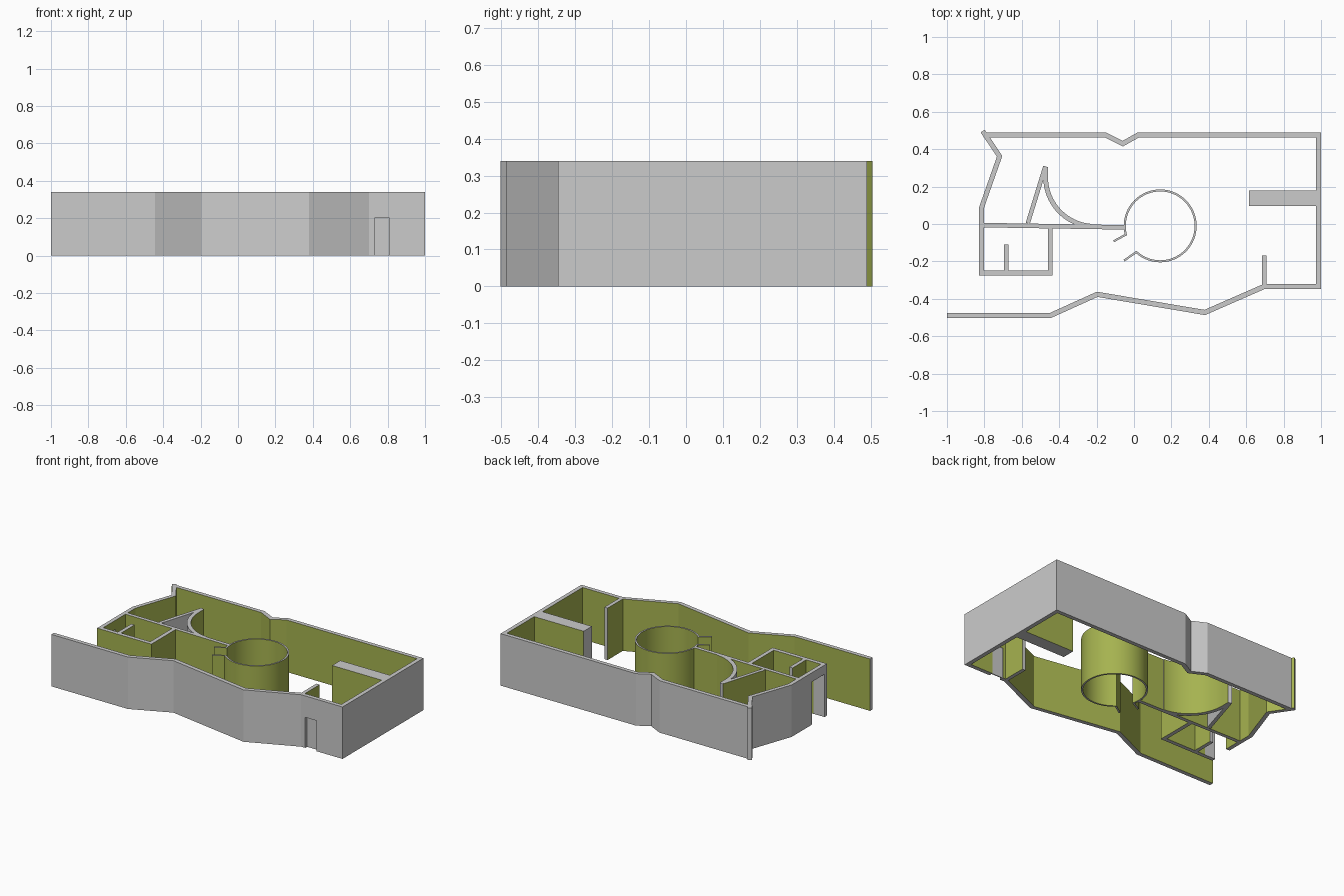
import bpy, bmesh, math
from mathutils import Vector

if "Cube" in bpy.data.objects:
    bpy.data.objects.remove(bpy.data.objects["Cube"])

H = 0.34
olive = bpy.data.materials.new("olive_paint")
olive.diffuse_color = (0.38, 0.45, 0.08, 1)
olive.use_nodes = True
olive.node_tree.nodes["Principled BSDF"].inputs["Base Color"].default_value = olive.diffuse_color
grey = bpy.data.materials.new("plain_grey")
grey.diffuse_color = (0.6, 0.6, 0.6, 1)
grey.use_nodes = True
grey.node_tree.nodes["Principled BSDF"].inputs["Base Color"].default_value = grey.diffuse_color


def wall(name, pts, t, right=(), left=True, z1=H):
    """Mitred wall: pts is the right-hand edge, thickness t goes left.
    right lists the segments painted on the right side."""
    pts = [Vector(p) for p in pts]
    n = len(pts)
    dirs = [(pts[i + 1] - pts[i]).normalized() for i in range(n - 1)]
    norms = [Vector((-d.y, d.x)) for d in dirs]
    bm = bmesh.new()
    rings = []
    for i, p in enumerate(pts):
        a, b = norms[max(i - 1, 0)], norms[min(i, n - 2)]
        q = p + (a + b) * (t / (1 + a.dot(b)))
        rings.append([bm.verts.new((v.x, v.y, z))
                      for v, z in ((p, 0), (p, z1), (q, z1), (q, 0))])
    for i in range(n - 1):
        r, s = rings[i], rings[i + 1]
        for k in range(4):
            m = (k + 1) % 4
            f = bm.faces.new((r[k], s[k], s[m], r[m]))
            f.material_index = int((k == 0 and i in right) or (k == 2 and left))
    bm.faces.new(rings[0])
    bm.faces.new(rings[-1][::-1])
    bmesh.ops.recalc_face_normals(bm, faces=bm.faces)
    me = bpy.data.meshes.new(name)
    bm.to_mesh(me)
    bm.free()
    me.materials.append(grey)
    me.materials.append(olive)
    ob = bpy.data.objects.new(name, me)
    bpy.context.collection.objects.link(ob)
    return ob


def arc(cx, cy, r, a0, a1, n):
    return [(cx + r * math.cos(math.radians(a0 + (a1 - a0) * i / n)),
             cy + r * math.sin(math.radians(a0 + (a1 - a0) * i / n)))
            for i in range(n + 1)]


def activate(ob):
    bpy.ops.object.select_all(action='DESELECT')
    ob.select_set(True)
    bpy.context.view_layer.objects.active = ob


def cut_opening(ob, lo, hi):
    bpy.ops.mesh.primitive_cube_add(
        size=1, location=[(a + b) / 2 for a, b in zip(lo, hi)])
    cutter = bpy.context.object
    cutter.scale = [b - a for a, b in zip(lo, hi)]
    cutter.hide_render = True
    mod = ob.modifiers.new("opening", 'BOOLEAN')
    mod.operation = 'DIFFERENCE'
    mod.solver = 'EXACT'
    mod.object = cutter
    activate(ob)
    bpy.ops.object.modifier_apply(modifier=mod.name)
    bpy.data.objects.remove(cutter)


# Outer perimeter with kinked front, right end and notched back
outer = wall("outer_wall", [
    (-1, -0.503), (-0.445, -0.503), (-0.195, -0.39), (0.38, -0.487),
    (0.70, -0.347), (1, -0.347), (1, 0.49), (0.02, 0.49), (-0.06, 0.445),
    (-0.15, 0.49), (-0.805, 0.49)], 0.027)
cut_opening(outer, (0.73, -0.4, -0.1), (0.81, -0.28, 0.2))
wall("front_door", [(0.73, -0.328), (0.81, -0.328)], 0.006, left=False, z1=0.2)

# Left wall continuing round the small room, with a doorway
side = wall("left_room_wall", [
    (-0.82, 0.49), (-0.733, 0.36), (-0.828, 0.09), (-0.828, -0.275),
    (-0.435, -0.275), (-0.435, -0.015)], 0.026, right=(3, 4))
cut_opening(side, (-0.9, -0.25, -0.1), (-0.75, -0.12, 0.28))

# Straight inner partitions
wall("middle_partition", [(-0.805, -0.018), (-0.05, -0.03)], 0.024, right=(0,))
wall("room_stub", [(-0.672, -0.255), (-0.672, -0.11)], 0.024, right=(0,))
wall("front_stub", [(0.709, -0.33), (0.709, -0.168)], 0.024, right=(0,))
wall("thick_partition", [(0.615, 0.095), (0.985, 0.095)], 0.085, right=(0,))
wall("diagonal_partition", [(-0.557, 0), (-0.463, 0.305)], 0.023)

# Curved partition
curve = wall("curved_partition",
             [(-0.485, 0.305)] + arc(-0.21, 0.25, 0.275, 180, 266, 20), 0.025)

# Round room with two flared door jambs
jambs = [(-0.05, -0.2)] + arc(0.14, -0.01, 0.195, 229, 553, 56) + [(-0.112, -0.088)]
drum = wall("round_room", jambs, 0.011, right=range(len(jambs)))

for ob in (curve, drum):
    activate(ob)
    bpy.ops.object.shade_smooth_by_angle(angle=math.radians(30))
